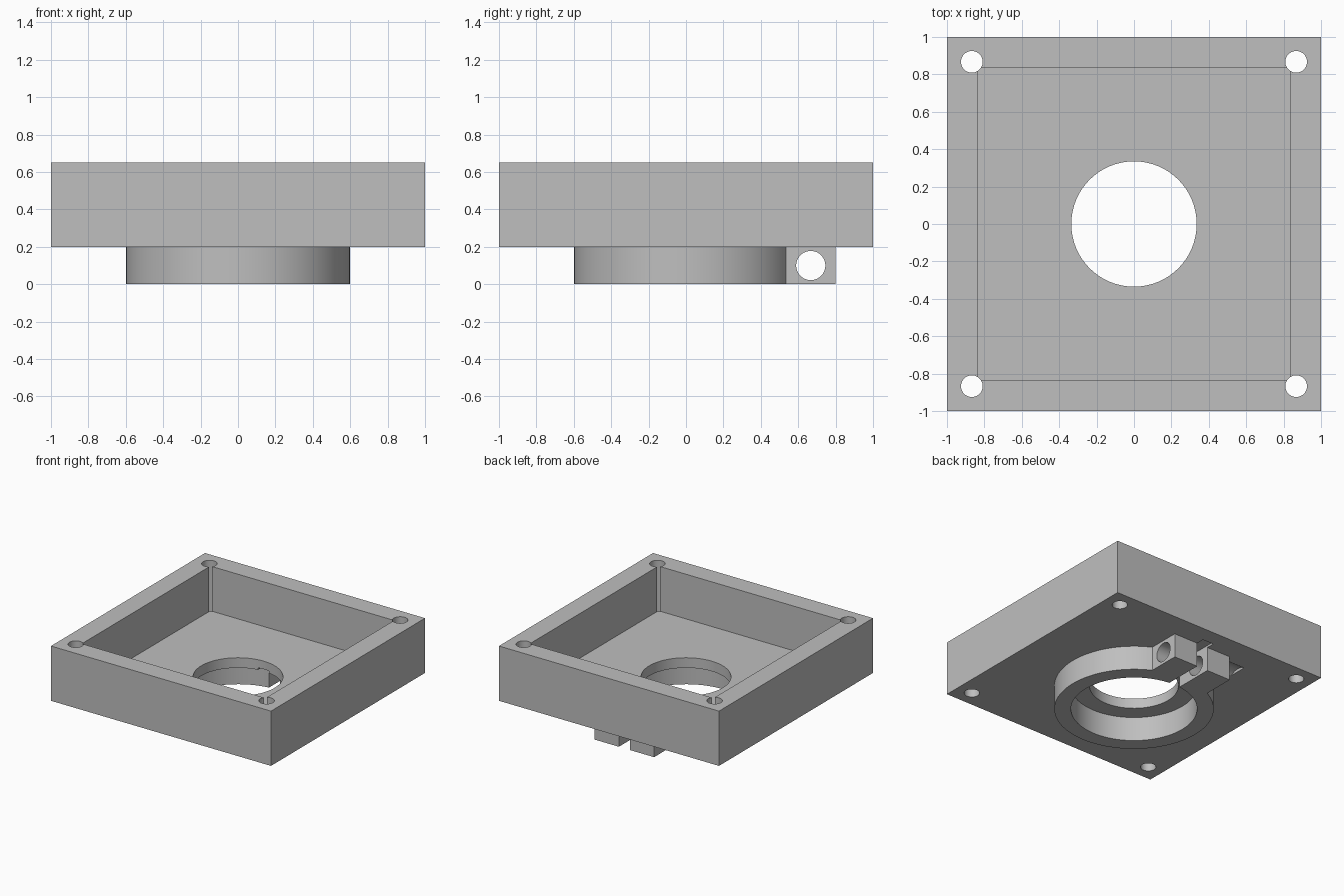
import bpy
from math import pi, radians
from mathutils import Vector

if "Cube" in bpy.data.objects:
    bpy.data.objects.remove(bpy.data.objects["Cube"], do_unlink=True)

# Single plain grey material
grey = bpy.data.materials.new("plain_grey")
grey.use_nodes = True
colour = (0.52, 0.52, 0.52, 1)
grey.diffuse_color = colour
grey.node_tree.nodes["Principled BSDF"].inputs["Base Color"].default_value = colour


def block(name, low, high):
    """Box between two opposite corners."""
    low, high = Vector(low), Vector(high)
    bpy.ops.mesh.primitive_cube_add(size=1, location=(low + high) / 2)
    ob = bpy.context.object
    ob.name = name
    ob.scale = high - low
    bpy.ops.object.transform_apply(location=True, rotation=True, scale=True)
    return ob


def rod(name, radius, start, end, sides=64):
    """Cylinder between two points, along z or x."""
    start, end = Vector(start), Vector(end)
    axis = end - start
    turn = (0, pi / 2, 0) if abs(axis.x) > abs(axis.z) else (0, 0, 0)
    bpy.ops.mesh.primitive_cylinder_add(vertices=sides, radius=radius, depth=axis.length,
                                        location=(start + end) / 2, rotation=turn)
    ob = bpy.context.object
    ob.name = name
    bpy.ops.object.transform_apply(location=True, rotation=True, scale=True)
    return ob


def combine(target, tool, operation):
    """Apply a boolean and discard the tool."""
    tool.hide_render = True
    bpy.ops.object.select_all(action='DESELECT')
    target.select_set(True)
    bpy.context.view_layer.objects.active = target
    mod = target.modifiers.new(operation.lower(), 'BOOLEAN')
    mod.operation = operation
    mod.solver = 'EXACT'
    mod.object = tool
    bpy.ops.object.modifier_apply(modifier=mod.name)
    bpy.data.objects.remove(tool, do_unlink=True)


# Heights and shared positions
BASE, FLOOR, TOP = 0.2, 0.283, 0.65
BOLT_Y, BOLT_Z = 0.667, 0.1
EAR = 0.27

# Solid body: tray block, clamp collar and clamp ears
body = block("mounting_tray", (-1, -1, BASE), (1, 1, TOP))
combine(body, rod("collar", 0.6, (0, 0, 0), (0, 0, 0.25), 96), 'UNION')
combine(body, block("ears", (-EAR, 0.5, 0), (EAR, 0.8, 0.24)), 'UNION')

# Tray cavity, collar bore and floor opening
cuts = [
    block("cavity", (-0.835, -0.835, FLOOR), (0.835, 0.835, 1)),
    rod("bore", 0.475, (0, 0, -0.1), (0, 0, BASE), 96),
    rod("opening", 0.335, (0, 0, -0.1), (0, 0, 1), 96),
]
# Clamp slit, bolt hole and bolt head clearance
cuts += [
    block("slit", (-0.05, 0.2, -0.1), (0.05, 0.868, 0.217)),
    rod("bolt_hole", 0.078, (-0.3, BOLT_Y, BOLT_Z), (0.3, BOLT_Y, BOLT_Z), 48),
    rod("head_clearance", 0.125, (-0.46, BOLT_Y, BOLT_Z), (-EAR - 0.001, BOLT_Y, BOLT_Z), 48),
]
# Corner screw holes
for x in (-0.867, 0.867):
    for y in (-0.867, 0.867):
        cuts.append(rod("screw_hole", 0.058, (x, y, 0), (x, y, 1), 40))
for cut in cuts:
    combine(body, cut, 'DIFFERENCE')

# Finish
body.data.materials.clear()
body.data.materials.append(grey)
bpy.ops.object.select_all(action='DESELECT')
body.select_set(True)
bpy.context.view_layer.objects.active = body
bpy.ops.object.shade_smooth_by_angle(angle=radians(30))
